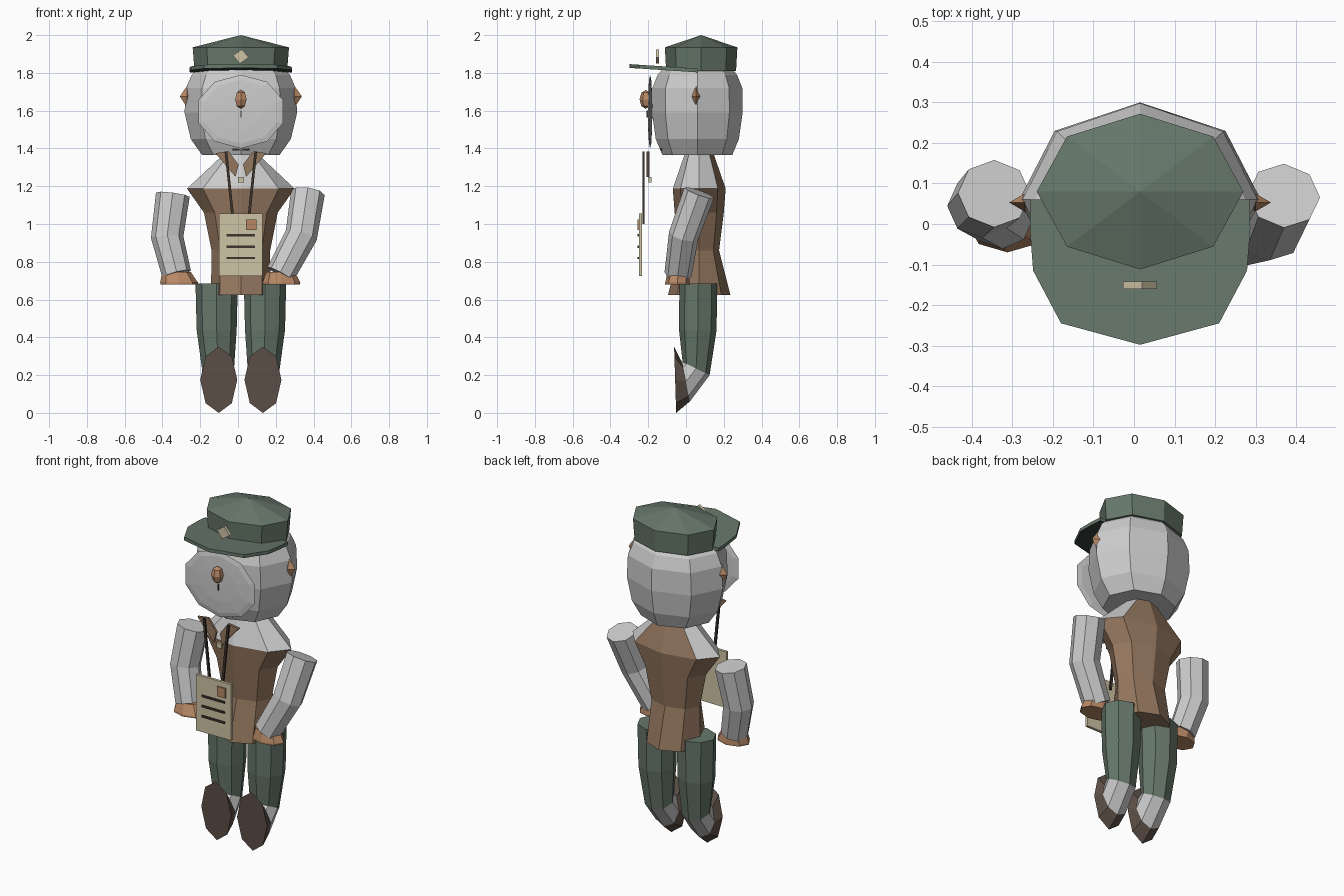
import bpy, bmesh, math
from mathutils import Vector as V

if "Cube" in bpy.data.objects:
    bpy.data.objects.remove(bpy.data.objects["Cube"])

CX = 0.015  # body centre line


def material(name, hexa):
    m = bpy.data.materials.new(name)
    c = [int(hexa[i:i + 2], 16) / 255 for i in (0, 2, 4)]
    m.diffuse_color = [((k + 0.055) / 1.055) ** 2.4 for k in c] + [1]
    m.use_nodes = True
    m.node_tree.nodes["Principled BSDF"].inputs["Base Color"].default_value = m.diffuse_color
    return m


GREY = material("grey_fur", "cccccc")
BROWN = material("jacket_brown", "94775f")
GREEN = material("uniform_green", "66776a")
COPPER = material("copper", "b98966")
CREAM = material("cream_paper", "cfc4a6")
SHOE = material("shoe_brown", "5e5047")
DARK = material("dark_strap", "3d332c")
SHADE = material("dark_green_lining", "36433d")


def finish(name, bm, mats, rule=None):
    bmesh.ops.recalc_face_normals(bm, faces=bm.faces[:])
    bm.normal_update()
    if rule:
        for f in bm.faces:
            f.material_index = rule(f)
    me = bpy.data.meshes.new(name)
    bm.to_mesh(me)
    bm.free()
    for m in mats:
        me.materials.append(m)
    ob = bpy.data.objects.new(name, me)
    bpy.context.collection.objects.link(ob)
    return ob


def loft(name, rings, mats, rule=None, n=8):
    """Skin closed rings given as (centre, axis_u, axis_v)."""
    bm = bmesh.new()
    loops = []
    for c, u, v in rings:
        loops.append([bm.verts.new(V(c) + V(u) * math.cos(i * math.tau / n)
                                   + V(v) * math.sin(i * math.tau / n)) for i in range(n)])
    for a, b in zip(loops, loops[1:]):
        for i in range(n):
            j = (i + 1) % n
            bm.faces.new((a[i], a[j], b[j], b[i]))
    bm.faces.new(loops[0])
    bm.faces.new(loops[-1])
    bmesh.ops.remove_doubles(bm, verts=bm.verts[:], dist=1e-5)
    return finish(name, bm, mats, rule)


def flat(x, y, z, rx, ry):
    return (x, y, z), (rx, 0, 0), (0, ry, 0)


def prism(name, pts, depth, mats, rule=None):
    """Extrude a polygon along a vector."""
    bm = bmesh.new()
    a = [bm.verts.new(p) for p in pts]
    b = [bm.verts.new(V(p) + V(depth)) for p in pts]
    bm.faces.new(a)
    bm.faces.new(b)
    for i in range(len(a)):
        j = (i + 1) % len(a)
        bm.faces.new((a[i], a[j], b[j], b[i]))
    return finish(name, bm, mats, rule)


def plate(name, x0, x1, y0, y1, z0, z1, mat):
    return prism(name, [(x0, y0, z0), (x1, y0, z0), (x1, y0, z1), (x0, y0, z1)],
                 (0, y1 - y0, 0), [mat])


def ball(name, c, r, segs, rings, mat, axis='Z'):
    bm = bmesh.new()
    bmesh.ops.create_uvsphere(bm, u_segments=segs, v_segments=rings, radius=1)
    for v in bm.verts:
        p = v.co.copy()
        if axis == 'Y':
            p = V((p.x, -p.z, p.y))
        v.co = V(c) + V((p.x * r[0], p.y * r[1], p.z * r[2]))
    return finish(name, bm, [mat])


# Head, face disc, nose, mouth and ears
loft("head", [flat(CX, 0.06, z, rx, ry) for z, rx, ry in (
    (1.365, 0.205, 0.185), (1.45, 0.265, 0.22), (1.59, 0.298, 0.24),
    (1.72, 0.29, 0.238), (1.79, 0.26, 0.21), (1.825, 0.22, 0.18))], [GREY])
ball("face_disc", (CX, -0.19, 1.595), (0.236, 0.012, 0.195), 10, 6, GREY, 'Y')
ball("nose", (CX, -0.213, 1.66), (0.035, 0.033, 0.05), 6, 4, COPPER)
plate("lip_line", CX - 0.003, CX + 0.003, -0.208, -0.2, 1.565, 1.6, DARK)
plate("mouth", CX - 0.045, CX + 0.045, -0.135, -0.126, 1.39, 1.4, DARK)
for s, side in ((-1, "left"), (1, "right")):
    ball(side + "_ear", (CX + s * 0.285, 0.053, 1.675), (0.038, 0.022, 0.056), 4, 2, COPPER)

# Cap: crown with a low peak, sloping visor, diamond badge
loft("cap_crown", [flat(CX, 0.08, 1.81, 0.245, 0.185), flat(CX, 0.08, 1.935, 0.255, 0.192),
                   flat(CX, 0.08, 2.0, 0, 0)][:2], [GREEN])
bm = bmesh.new()
bmesh.ops.create_cone(bm, segments=8, cap_ends=False, radius1=1, radius2=0, depth=1)
for v in bm.verts:
    a = math.atan2(v.co.y, v.co.x)
    if v.co.z > 0:
        v.co = (CX, 0.08, 2.0)
    else:
        v.co = (CX + 0.255 * math.cos(a), 0.08 + 0.192 * math.sin(a), 1.935)
finish("cap_peak", bm, [GREEN])
half = [(0.27, 0.06), (0.272, -0.01), (0.264, -0.115), (0.195, -0.245)]
outline = ([(CX + x, y) for x, y in half] + [(CX, -0.298)]
           + [(CX - x, y) for x, y in reversed(half)])
prism("cap_visor", [(x, y, 1.803 - 0.065 * (y - 0.06)) for x, y in outline], (0, 0, 0.02),
      [GREEN, SHADE], lambda f: 1 if f.normal.z < -0.5 else 0)
prism("cap_badge", [(CX + x, -0.16, 1.887 + z) for x, z in
                    ((-0.042, 0.005), (-0.005, -0.038), (0.042, -0.005), (0.005, 0.038))],
      (0, 0.018, 0), [CREAM])

# Torso: brown jacket, with a pale chest and shoulders above it
loft("jacket", [flat(CX, 0.07, z, rx, ry) for z, rx, ry in (
    (0.625, 0.158, 0.165), (0.86, 0.155, 0.105), (1.06, 0.195, 0.13),
    (1.187, 0.285, 0.14), (1.375, 0.085, 0.075))], [BROWN, GREY],
    lambda f: 1 if f.calc_center_median().z > 1.2 and f.calc_center_median().y < 0.13 else 0)

# Collar tips, button and straps
for s, side in ((-1, "left"), (1, "right")):
    prism(side + "_collar", [(CX + s * x, -0.208, z) for x, z in
                             ((0.135, 1.375), (0.065, 1.385), (0.012, 1.315), (0.028, 1.25))],
          (0, 0.014, 0), [BROWN])
    prism(side + "_strap", [(CX + s * x, -0.23, z) for x, z in
                            ((0.072, 1.385), (0.086, 1.385), (0.046, 1.0), (0.032, 1.0))],
          (0, 0.01, 0), [DARK])
plate("collar_button", CX - 0.016, CX + 0.016, -0.198, -0.182, 1.22, 1.25, CREAM)

# Hanging letter with stamp and ruled lines
plate("letter", CX - 0.115, CX + 0.115, -0.25, -0.234, 0.725, 1.055, CREAM)
plate("stamp", 0.042, 0.097, -0.258, -0.25, 0.968, 1.025, COPPER)
for i in range(3):
    z = 0.94 - 0.06 * i
    plate(f"letter_line_{i + 1}", -0.06, 0.09, -0.256, -0.25, z - 0.006, z + 0.006, DARK)


# Arms with flared copper cuffs
def arm(side, pts, hand, hr):
    pts = [V(p) for p in pts]
    rings = []
    for i, p in enumerate(pts):
        t = (pts[min(i + 1, 2)] - pts[max(i - 1, 0)]).normalized()
        u = (V((1, 0, 0)) - t * t.x).normalized()
        r = (0.09, 0.086, 0.078)[i]
        rings.append((p, u * r, t.cross(u) * r * 0.93))
    loft(side + "_arm", rings, [GREY])
    x, y = hand
    w = pts[2]
    loft(side + "_hand", [flat(w.x, w.y, 0.745, 0.076, 0.055),
                          flat(x, y, 0.69, 0.1, hr), flat(x, y, 0.68, 0.098, hr)], [COPPER])


arm("left", [(-0.345, 0.075, 1.155), (-0.375, 0.045, 0.93), (-0.325, 0.01, 0.735)],
    (-0.312, 0.0), 0.07)
arm("right", [(0.37, 0.07, 1.165), (0.335, -0.012, 0.94), (0.225, -0.042, 0.735)],
    (0.23, -0.045), 0.065)


# Legs and feet: rings spanned between a front and a back point
def span(x, front, back, rx):
    f, b = V((x, *front)), V((x, *back))
    return (f + b) / 2, (rx, 0, 0), (b - f) / 2


for s, side in ((-1, "left"), (1, "right")):
    x = CX + s * 0.128
    xf = CX + s * 0.117
    ankle = span(xf + s * 0.004, (-0.018, 0.27), (0.125, 0.2), 0.085)
    heel = span(xf, (-0.022, 0.27), (0.02, 0.06), 0.085)
    loft(side + "_trouser", [span(x, (-0.035, 0.685), (0.165, 0.685), 0.112),
                             span(x, (-0.037, 0.44), (0.162, 0.44), 0.106), ankle], [GREEN])
    loft(side + "_foot", [ankle, heel], [GREY])
    loft(side + "_shoe", [heel, span(xf, (-0.063, 0.35), (-0.052, 0.0), 0.098)], [SHOE])
